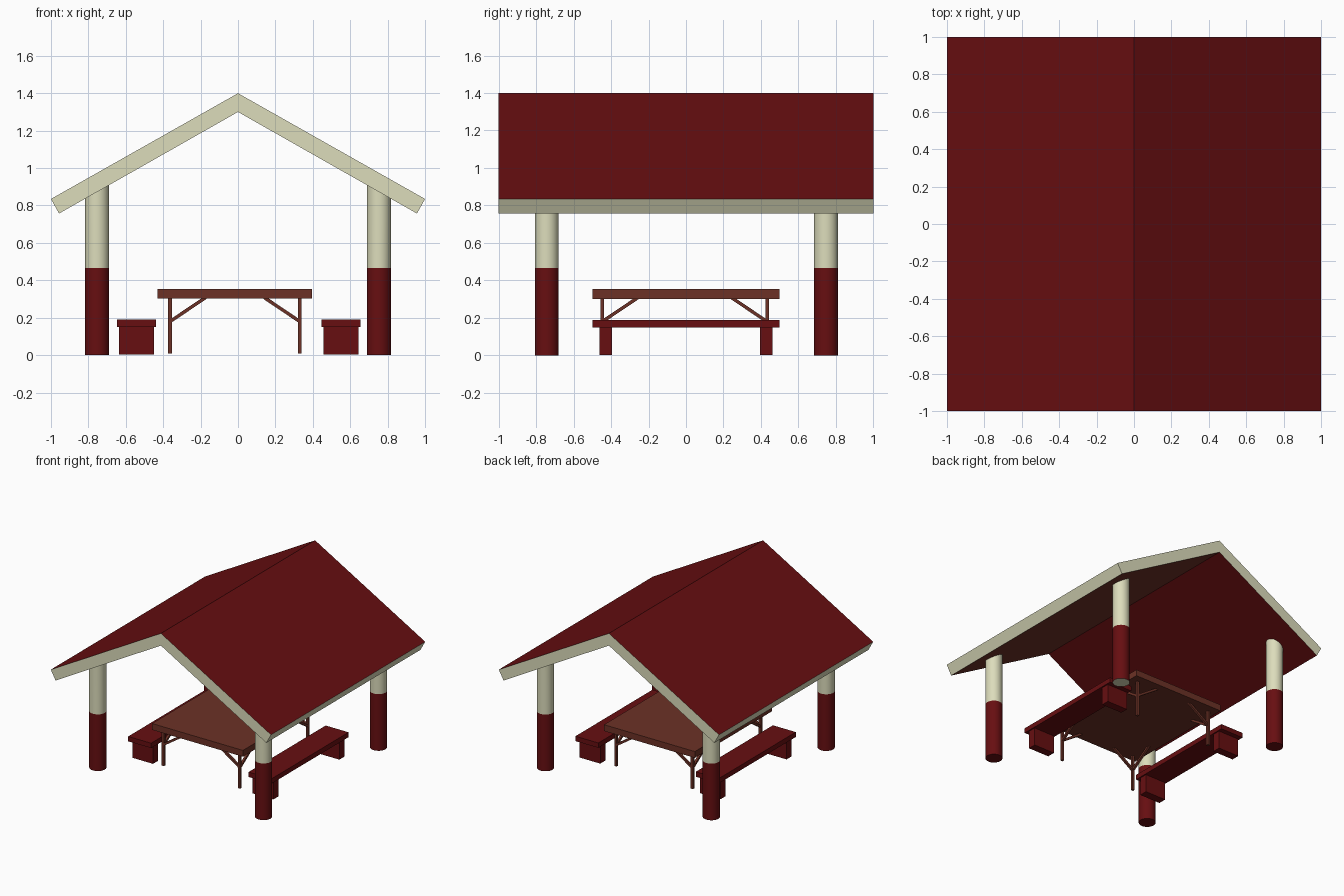
import bpy, bmesh, math
from mathutils import Vector

cube = bpy.data.objects.get("Cube")
if cube:
    bpy.data.objects.remove(cube, do_unlink=True)


def material(name, rgb):
    m = bpy.data.materials.new(name)
    m.use_nodes = True
    m.diffuse_color = (*rgb, 1)
    m.node_tree.nodes["Principled BSDF"].inputs["Base Color"].default_value = (*rgb, 1)
    return m


RED = material("dark red paint", (0.135, 0.0045, 0.0055))
CREAM = material("cream paint", (0.72, 0.72, 0.50))
BROWN = material("brown wood", (0.15, 0.031, 0.019))


def finish(name, bm, *mats):
    bmesh.ops.recalc_face_normals(bm, faces=bm.faces)
    mesh = bpy.data.meshes.new(name)
    bm.to_mesh(mesh)
    bm.free()
    for m in mats:
        mesh.materials.append(m)
    ob = bpy.data.objects.new(name, mesh)
    bpy.context.collection.objects.link(ob)
    return ob


def box(name, lo, hi, mat):
    bm = bmesh.new()
    bmesh.ops.create_cube(bm, size=1)
    for v in bm.verts:
        v.co = [(a + b) / 2 + c * (b - a) for a, b, c in zip(lo, hi, v.co)]
    return finish(name, bm, mat)


def beam(name, start, end, width, mat):
    """Square bar running between two points."""
    start, end = Vector(start), Vector(end)
    d = end - start
    ob = box(name, (-width / 2, -width / 2, 0), (width / 2, width / 2, d.length), mat)
    ob.location = start
    ob.rotation_euler = d.to_track_quat('Z', 'Y').to_euler()
    return ob


# Gabled roof: extruded chevron, coloured by face direction
SLOPE = 0.565
profile = [(-1, 0.835), (0, 1.4), (1, 0.835), (0.957, 0.757), (0, 1.3), (-0.957, 0.757)]
bm = bmesh.new()
front = [bm.verts.new((x, -1, z)) for x, z in profile]
back = [bm.verts.new((x, 1, z)) for x, z in profile]
for i in range(6):
    j = (i + 1) % 6
    bm.faces.new((front[i], front[j], back[j], back[i]))
for ring in (front, back):
    bm.faces.new((ring[0], ring[1], ring[4], ring[5]))
    bm.faces.new((ring[1], ring[2], ring[3], ring[4]))
bmesh.ops.recalc_face_normals(bm, faces=bm.faces)
for f in bm.faces:
    n, c = f.normal, f.calc_center_median()
    if abs(n.y) > 0.5 or abs(c.x) > 0.9:
        f.material_index = 1          # fascia boards
    elif n.z < 0 and c.x > 0:
        f.material_index = 2          # bare wood underside
finish("roof", bm, RED, CREAM, BROWN)


# Round posts: red base, cream shaft, top cut to the roof pitch
def post(name, px, py, cream_foot):
    bm = bmesh.new()
    sides, r = 32, 0.064
    rings = []
    for level in (0, 0.465, None):
        ring = []
        for k in range(sides):
            a = math.tau * k / sides
            x, y = px + r * math.cos(a), py + r * math.sin(a)
            z = 1.32 - SLOPE * abs(x) if level is None else level
            ring.append(bm.verts.new((x, y, z)))
        rings.append(ring)
    for i in range(2):
        for k in range(sides):
            n = (k + 1) % sides
            f = bm.faces.new((rings[i][k], rings[i][n], rings[i + 1][n], rings[i + 1][k]))
            f.material_index = i
            f.smooth = True
    foot = bm.faces.new(rings[0])
    foot.material_index = int(cream_foot)
    bm.faces.new(rings[2]).material_index = 1
    for e in list(foot.edges):
        e.smooth = False
    finish(name, bm, RED, CREAM)


for sx, xs in ((-1, "right"), (1, "left")):
    for y, ys in ((-0.743, "front"), (0.747, "back")):
        post(f"{ys}_{xs}_post", sx * 0.753, y, sx > 0 and y > 0)

# Benches: plank seat on two solid end blocks
for cx, xs in ((-0.543, "right"), (0.55, "left")):
    box(f"{xs}_bench_seat", (cx - 0.104, -0.5, 0.15), (cx + 0.104, 0.5, 0.19), RED)
    for cy, ys in ((-0.428, "front"), (0.428, "back")):
        box(f"{xs}_bench_{ys}_block", (cx - 0.094, cy - 0.033, 0.003),
            (cx + 0.094, cy + 0.033, 0.15), RED)

# Table: thick top, thin legs, and two diagonal braces at each corner
box("table_top", (-0.43, -0.5, 0.302), (0.395, 0.5, 0.354), BROWN)
for lx, xs, dx in ((-0.363, "right", 1), (0.33, "left", -1)):
    for ly, ys, dy in ((-0.447, "front", 1), (0.433, "back", -1)):
        name = f"table_{ys}_{xs}"
        box(name + "_leg", (lx - 0.01, ly - 0.01, 0.008), (lx + 0.01, ly + 0.01, 0.31), BROWN)
        beam(name + "_cross_brace", (lx, ly, 0.18), (lx + dx * 0.19, ly, 0.308), 0.018, BROWN)
        beam(name + "_long_brace", (lx, ly, 0.18), (lx, ly + dy * 0.19, 0.308), 0.018, BROWN)
